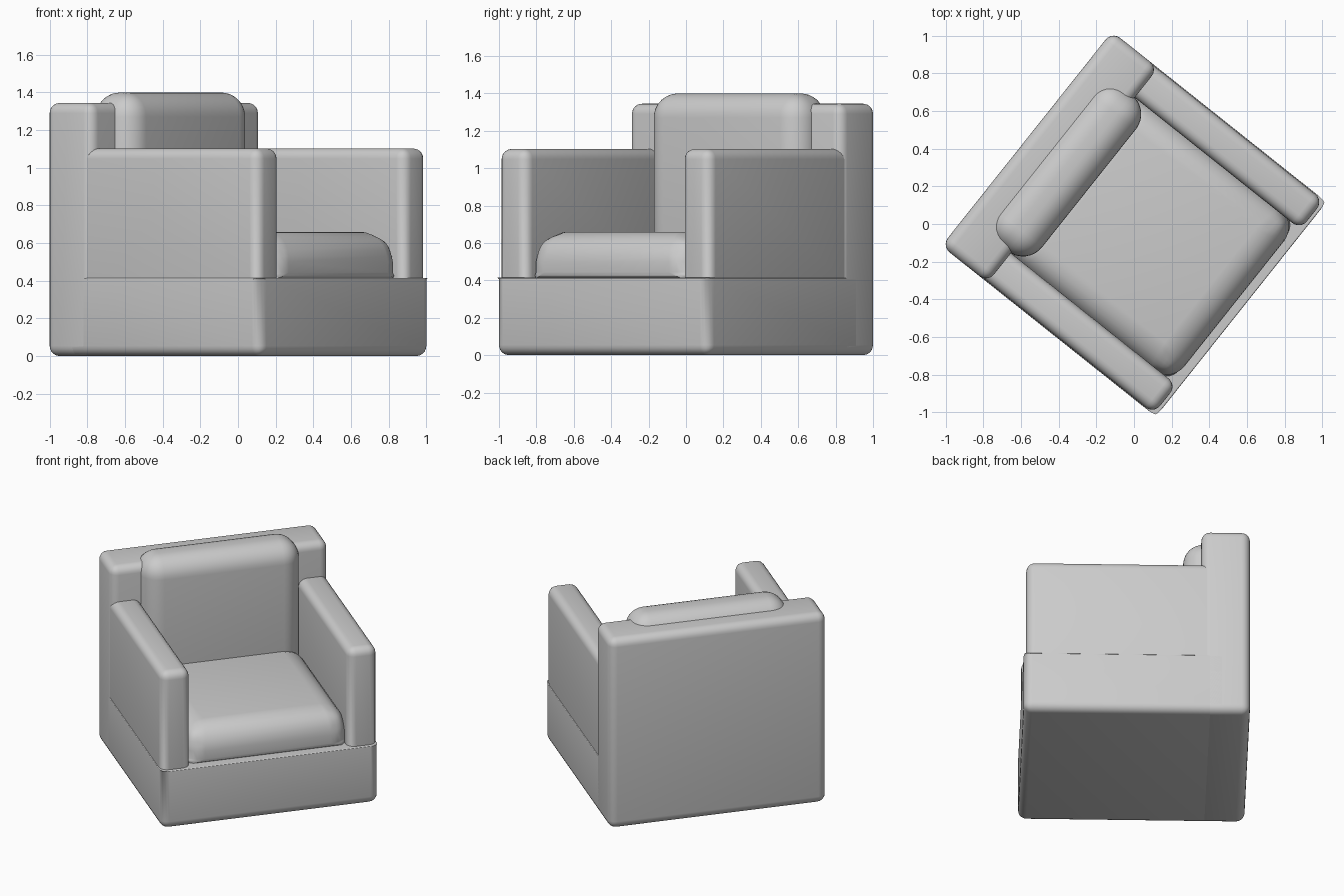
import bpy, bmesh, math

if "Cube" in bpy.data.objects:
    bpy.data.objects.remove(bpy.data.objects["Cube"])

TURN = math.radians(-38.5)  # whole chair is turned; local +x is the seat front
H = 0.7275                  # half width and half depth


def soft_box(name, lo, hi, radius, top=1.0, bottom=1.0, upright=1.0, segments=5):
    """Rounded box; top, bottom and upright scale the rounding of those edges."""
    bm = bmesh.new()
    bmesh.ops.create_cube(bm, size=1)
    for v in bm.verts:
        v.co = [(a + b) / 2 + c * (b - a) for a, b, c in zip(lo, hi, v.co)]
    weight = bm.edges.layers.float.new("bevel_weight_edge")
    mid = (lo[2] + hi[2]) / 2
    for e in bm.edges:
        z0, z1 = (v.co.z for v in e.verts)
        if abs(z0 - z1) > 1e-4:
            e[weight] = upright
        else:
            e[weight] = top if z0 > mid else bottom
    mesh = bpy.data.meshes.new(name)
    bm.to_mesh(mesh)
    bm.free()
    ob = bpy.data.objects.new(name, mesh)
    bpy.context.collection.objects.link(ob)
    ob.rotation_euler.z = TURN
    bev = ob.modifiers.new("rounding", 'BEVEL')
    bev.limit_method = 'WEIGHT'
    bev.width = radius
    bev.segments = segments
    bpy.ops.object.select_all(action='DESELECT')
    ob.select_set(True)
    bpy.context.view_layer.objects.active = ob
    bpy.ops.object.modifier_apply(modifier=bev.name)
    bpy.ops.object.shade_smooth_by_angle(angle=math.radians(40))
    return ob


# Back panel, full height
soft_box("back_panel", (-H, -H, 0), (-0.415, H, 1.345), 0.055)

# Base box, nearly sharp along its top
soft_box("base", (-0.6, -H, 0), (H, H, 0.415), 0.055, top=0.15)

# Arms, sunk into the base and the back
for side, name in ((-1, "left_arm"), (1, "right_arm")):
    y0, y1 = sorted((side * (H - 0.2), side * (H - 0.004)))
    soft_box(name, (-0.55, y0, 0.36), (H - 0.018, y1, 1.103), 0.055, bottom=0.2)

# Seat cushion, plump on top
soft_box("seat_cushion", (-0.45, -0.55, 0.412), (0.68, 0.55, 0.66), 0.16,
         bottom=0.2, upright=0.8, segments=8)

# Back cushion, rising above the back panel
soft_box("back_cushion", (-0.61, -0.53, 0.45), (-0.305, 0.53, 1.40), 0.13, segments=8)
